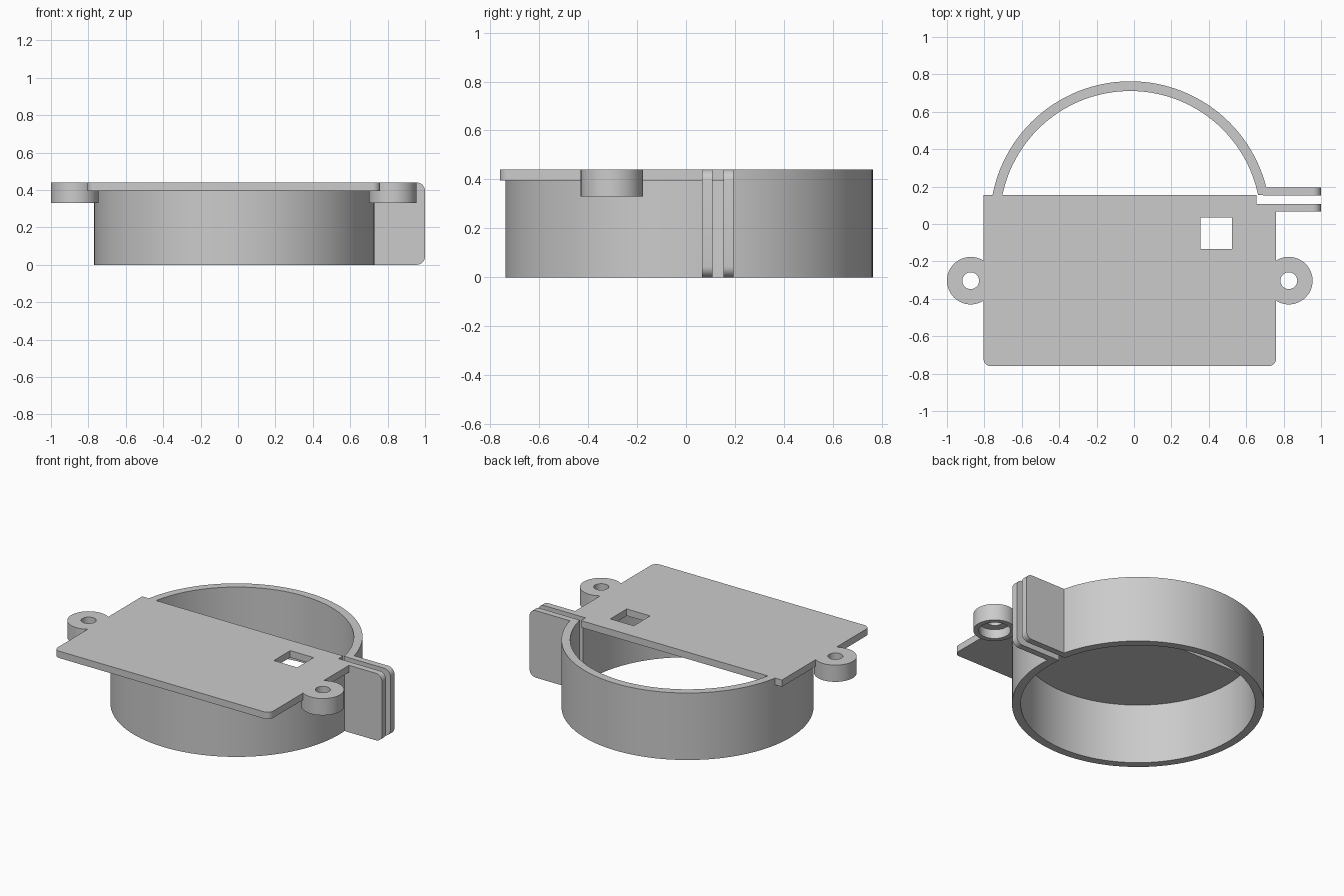
import bpy, bmesh
from mathutils import Matrix, Vector

if "Cube" in bpy.data.objects:
    bpy.data.objects.remove(bpy.data.objects["Cube"], do_unlink=True)

grey = bpy.data.materials.new("plain grey")
grey.use_nodes = True
grey.diffuse_color = (0.6, 0.6, 0.6, 1)
grey.node_tree.nodes["Principled BSDF"].inputs["Base Color"].default_value = grey.diffuse_color

TOP = 0.44          # height of the whole clamp
PLATE_Z = 0.395     # underside of the plate
EAR_Z = 0.33
SLIT = (0.108, 0.153)


def finish(name, bm):
    mesh = bpy.data.meshes.new(name)
    bm.to_mesh(mesh)
    bm.free()
    mesh.materials.append(grey)
    obj = bpy.data.objects.new(name, mesh)
    bpy.context.collection.objects.link(obj)
    return obj


def box(name, lo, hi, radius=0, rounded=None):
    """Box between two corners; edges whose midpoint passes the rule are rounded."""
    lo, hi = Vector(lo), Vector(hi)
    bm = bmesh.new()
    size = Matrix.Diagonal((*(hi - lo), 1))
    bmesh.ops.create_cube(bm, size=1, matrix=Matrix.Translation((lo + hi) / 2) @ size)
    if rounded:
        edges = [e for e in bm.edges if rounded(*e.verts)]
        bmesh.ops.bevel(bm, geom=edges, offset=radius, segments=8, profile=0.5, affect='EDGES')
    return finish(name, bm)


def cylinder(name, x, y, radius, z0, z1, sides):
    bm = bmesh.new()
    bmesh.ops.create_cone(bm, cap_ends=True, segments=sides, radius1=radius, radius2=radius,
                          depth=z1 - z0, matrix=Matrix.Translation((x, y, (z0 + z1) / 2)))
    return finish(name, bm)


def cut(obj, *cutters):
    """Subtract the cutters, bake the result and remove the cutters."""
    for c in cutters:
        c.hide_render = True
        mod = obj.modifiers.new("cut", 'BOOLEAN')
        mod.operation, mod.solver, mod.object = 'DIFFERENCE', 'EXACT', c
    bpy.context.view_layer.update()
    graph = bpy.context.evaluated_depsgraph_get()
    baked = bpy.data.meshes.new_from_object(obj.evaluated_get(graph))
    obj.modifiers.clear()
    obj.data = baked
    for c in cutters:
        bpy.data.objects.remove(c, do_unlink=True)


def slit():
    return box("slit_cutter", (0.655, SLIT[0], -1), (1.2, SLIT[1] + 0.002, 1))


def recess():
    # keeps other parts from filling the top of the plate
    return box("recess_cutter", (-0.795, -0.75, 0.42), (0.755, 0.1, 1))


# Clamp ring, split on its left side
ring = cylinder("clamp_ring", -0.02, 0.013, 0.75, 0, TOP, 128)
cut(ring, cylinder("bore_cutter", -0.02, 0.013, 0.698, -1, 1, 128), slit(), recess())

# Mounting plate with rounded front corners, window and slit notch
plate = box("mounting_plate", (-0.805, -0.76, PLATE_Z), (0.76, 0.155, TOP), 0.04,
            lambda a, b: a.co.z != b.co.z and a.co.y < 0)
cut(plate, box("window_cutter", (0.355, -0.135, 0), (0.525, 0.035, 1)), slit())

# Two clamp tabs beside the slit
tabs = []
for name, y0, y1 in (("front_tab", SLIT[0] - 0.042, SLIT[0]),
                     ("back_tab", SLIT[1], SLIT[1] + 0.042)):
    tab = box(name, (0.69, y0, 0), (1.0, y1, TOP), 0.045,
              lambda a, b: a.co.y != b.co.y and a.co.x > 0.9)
    tabs.append(tab)
cut(tabs[0], recess())

# Screw ears, counterbored from below
ears = []
for name, x in (("right_ear", -0.873), ("left_ear", 0.828)):
    y = -0.303
    ear = cylinder(name, x, y, 0.127, EAR_Z, TOP, 48)
    cut(ear, cylinder("counterbore_cutter", x, y, 0.095, 0, 0.39, 48),
        cylinder("screw_hole_cutter", x, y, 0.045, 0, 1, 32), recess())
    ears.append(ear)

# Smooth the curved walls, keep sharp edges
bpy.ops.object.select_all(action='DESELECT')
for obj in (ring, plate, *tabs, *ears):
    obj.select_set(True)
bpy.context.view_layer.objects.active = ring
bpy.ops.object.shade_smooth_by_angle()
